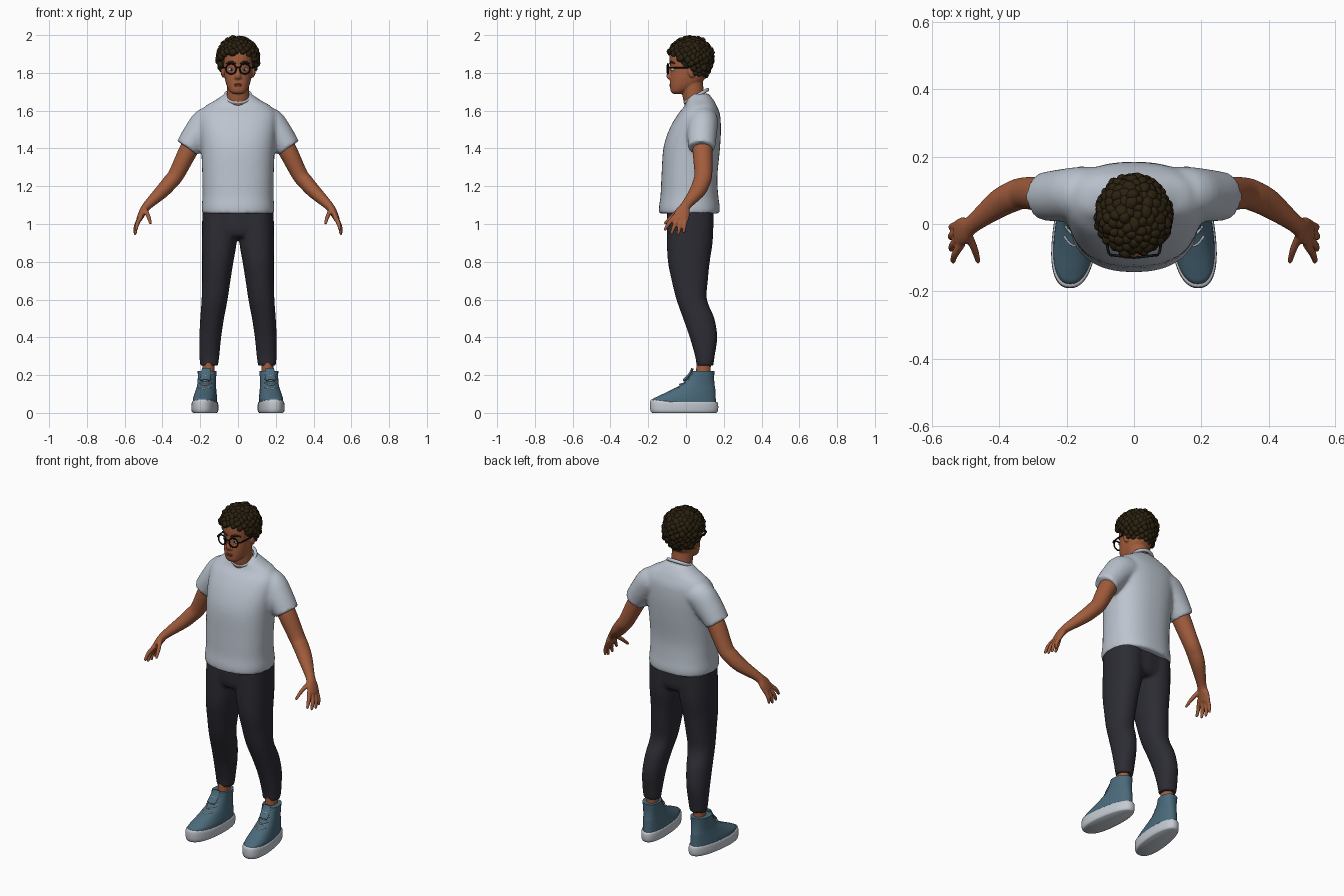
import bpy, bmesh, math, random
from mathutils import Vector, Matrix, Euler

random.seed(4)


def material(name, r, g, b):
    m = bpy.data.materials.new(name)
    m.diffuse_color = (r, g, b, 1)
    return m


SKIN = material("skin", 0.36, 0.108, 0.046)
LIPS = material("lips", 0.24, 0.06, 0.032)
SHIRT = material("shirt grey", 0.50, 0.55, 0.62)
PANTS = material("trouser charcoal", 0.025, 0.025, 0.034)
HAIR = material("hair brown", 0.024, 0.015, 0.005)
BLUE = material("shoe blue", 0.07, 0.145, 0.20)
WHITE = material("rubber white", 0.55, 0.59, 0.64)
BLACK = material("frame black", 0.006, 0.006, 0.008)


def catmull(a, b, c, d, t):
    return [0.5 * (2 * q + (r - p) * t + (2 * p - 5 * q + 4 * r - s) * t * t
                   + (3 * q - p - 3 * r + s) * t ** 3) for p, q, r, s in zip(a, b, c, d)]


def tube(bm, keys, flat=False, n=24, power=2.0, sub=4):
    """Smooth loft through (x, y, z, radius along y, other radius); flat keeps rings level."""
    k = [keys[0]] + list(keys) + [keys[-1]]
    path = [catmull(*k[i:i + 4], j / sub) for i in range(len(keys) - 1) for j in range(sub)]
    path.append(list(keys[-1]))
    rings = []
    for i, p in enumerate(path):
        lo, hi = path[max(i - 1, 0)], path[min(i + 1, len(path) - 1)]
        t = Vector((0, 0, 1)) if flat else (Vector(hi[:3]) - Vector(lo[:3])).normalized()
        ref = Vector((0, 1, 0)) if abs(t.y) < 0.9 else Vector((0, 0, 1))
        a = (ref - t * ref.dot(t)).normalized()
        b = t.cross(a)
        ring = []
        for j in range(n):
            s, c = math.sin(2 * math.pi * j / n), math.cos(2 * math.pi * j / n)
            s, c = (math.copysign(abs(v) ** (2 / power), v) for v in (s, c))
            ring.append(bm.verts.new(Vector(p[:3]) + a * max(p[3], .001) * c + b * max(p[4], .001) * s))
        rings.append(ring)
    for r0, r1 in zip(rings, rings[1:]):
        for j in range(n):
            bm.faces.new((r0[j], r0[(j + 1) % n], r1[(j + 1) % n], r1[j]))
    bm.faces.new(rings[0])
    bm.faces.new(rings[-1])


def ball(bm, loc, scale, rot=(0, 0, 0), detail=3):
    m = Matrix.LocRotScale(Vector(loc), Euler(rot), Vector(scale))
    bmesh.ops.create_icosphere(bm, subdivisions=detail, radius=1, matrix=m)


def finish(bm, name, *mats, voxel=0, smooth=4):
    """Turn a bmesh into an object; voxel fuses overlapping pieces into one skin."""
    bmesh.ops.recalc_face_normals(bm, faces=bm.faces)
    me = bpy.data.meshes.new(name)
    bm.to_mesh(me)
    bm.free()
    ob = bpy.data.objects.new(name, me)
    bpy.context.collection.objects.link(ob)
    if voxel:
        r = ob.modifiers.new("fuse", 'REMESH')
        r.mode, r.voxel_size = 'VOXEL', voxel
        s = ob.modifiers.new("soften", 'SMOOTH')
        s.factor, s.iterations = 0.5, smooth
        dg = bpy.context.evaluated_depsgraph_get()
        ob.data = bpy.data.meshes.new_from_object(ob.evaluated_get(dg))
        ob.modifiers.clear()
    ob.data.materials.clear()
    for m in mats:
        ob.data.materials.append(m)
    bpy.ops.object.select_all(action='DESELECT')
    ob.select_set(True)
    bpy.context.view_layer.objects.active = ob
    bpy.ops.object.shade_smooth_by_angle(angle=math.radians(50))
    return ob


def torus(name, loc, rot, major, minor, mat, scale=(1, 1, 1)):
    bpy.ops.mesh.primitive_torus_add(location=loc, rotation=rot, major_radius=major, minor_radius=minor,
                                     major_segments=32, minor_segments=10)
    ob = bpy.context.object
    ob.name, ob.scale = name, scale
    ob.data.materials.append(mat)
    bpy.ops.object.shade_smooth()


# Shirt: torso and both sleeves fused
bm = bmesh.new()
tube(bm, [(0, .018, 1.055, .160, .190), (0, .018, 1.09, .161, .192), (0, .018, 1.15, .153, .188),
          (0, .018, 1.25, .148, .189), (0, .030, 1.40, .150, .195), (0, .048, 1.50, .137, .203),
          (0, .068, 1.58, .112, .203), (0, .078, 1.625, .085, .172), (0, .075, 1.655, .072, .120),
          (0, .072, 1.69, .048, .070)], flat=True, power=2.35, n=40)
for s in (1, -1):
    tube(bm, [(s * .10, .095, 1.545, .075, .07), (s * .16, .09, 1.535, .08, .085),
              (s * .215, .085, 1.475, .078, .077), (s * .268, .082, 1.402, .072, .066)])
finish(bm, "shirt", SHIRT, voxel=.010, smooth=5)
torus("shirt_collar", (0, .055, 1.677), (math.radians(30), 0, 0), .067, .010, SHIRT)

# Trousers: two legs and hips fused
bm = bmesh.new()
tube(bm, [(0, .02, .93, .10, .12), (0, .022, .97, .12, .175), (0, .022, 1.09, .122, .182)], flat=True, power=2.3)
for s in (1, -1):
    tube(bm, [(s * .1525, .100, .25, .045, .047), (s * .152, .100, .30, .052, .053),
              (s * .147, .0925, .40, .073, .058), (s * .137, .0675, .50, .083, .063),
              (s * .124, .030, .60, .081, .069), (s * .115, .020, .70, .096, .075),
              (s * .107, .015, .80, .111, .083), (s * .099, .020, .90, .121, .092),
              (s * .096, .0225, 1.0, .123, .094), (s * .095, .0225, 1.09, .122, .093)], flat=True, power=2.2)
finish(bm, "trousers", PANTS, voxel=.009)

# Head, neck, nose and ears fused
bm = bmesh.new()
tube(bm, [(0, -.047, 1.688, .018, .022), (0, -.040, 1.70, .040, .042), (0, -.013, 1.73, .072, .059),
          (0, .008, 1.77, .093, .070), (0, .021, 1.82, .103, .076), (0, .021, 1.87, .109, .079),
          (0, .020, 1.92, .100, .075), (0, .020, 1.955, .065, .05)], flat=True, power=2.3)
tube(bm, [(0, .062, 1.60, .06, .066), (0, .04, 1.68, .058, .06), (0, .03, 1.76, .058, .058)])
tube(bm, [(0, -.078, 1.84, .008, .008), (0, -.088, 1.805, .010, .010), (0, -.092, 1.782, .012, .016),
          (0, -.086, 1.768, .006, .010)], n=12)
for s in (1, -1):
    ball(bm, (s * .079, .03, 1.805), (.010, .021, .032), (.2, 0, s * .3))
    ball(bm, (s * .013, -.084, 1.775), (.008, .010, .007))
finish(bm, "head", SKIN, voxel=.0045, smooth=3)

# Mouth, eyes, brows and glasses
bm = bmesh.new()
ball(bm, (0, -.081, 1.739), (.023, .007, .005))
ball(bm, (0, -.080, 1.732), (.019, .008, .006))
finish(bm, "lips", LIPS)
for s, side in ((1, "left"), (-1, "right")):
    bm = bmesh.new()
    ball(bm, (s * .034, -.067, 1.818), (.016, .013, .010))
    finish(bm, side + "_eye", WHITE)
    bm = bmesh.new()
    ball(bm, (s * .034, -.075, 1.818), (.007, .007, .007))
    finish(bm, side + "_iris", BLACK)
    bm = bmesh.new()
    tube(bm, [(s * .012, -.085, 1.848, .004, .004), (s * .036, -.080, 1.858, .005, .006),
              (s * .062, -.060, 1.850, .003, .003)], n=10)
    finish(bm, side + "_eyebrow", HAIR)
    torus(side + "_lens_rim", (s * .037, -.096, 1.821), (math.pi / 2, 0, s * .12), .027, .004, BLACK)
    bm = bmesh.new()
    tube(bm, [(s * .064, -.094, 1.828, .004, .004), (s * .078, -.075, 1.828, .004, .004),
              (s * .083, .03, 1.828, .004, .004)], n=8)
    finish(bm, side + "_glasses_arm", BLACK)
bm = bmesh.new()
tube(bm, [(-.012, -.098, 1.826, .003, .003), (0, -.101, 1.830, .003, .003), (.012, -.098, 1.826, .003, .003)], n=8)
finish(bm, "glasses_bridge", BLACK)

# Curly hair: a cap covered in overlapping curls above a sloping hairline
bm = bmesh.new()
ball(bm, (0, .04, 1.882), (.102, .105, .102))
COUNT = 230
for i in range(COUNT):
    w = 1 - 2 * (i + .5) / COUNT
    a = i * 2.39996
    r = math.sqrt(1 - w * w)
    p = Vector((.100 * r * math.cos(a), .024 + .110 * r * math.sin(a), 1.88 + (.099 if w > 0 else .12) * w))
    hairline = 1.903 - .12 * min(max((p.y + .05) / .11, 0), 1)
    if p.z > hairline:
        q = random.uniform(.019, .028)
        ball(bm, p, (q, q * .8, q * .7), [random.uniform(0, 6) for _ in range(3)], 2)
finish(bm, "curly_hair", HAIR)

# Arms with hands
FINGERS = [((.512, -.058, 1.040), (.532, -.090, 1.005), (.538, -.110, .972)),
           ((.520, -.042, 1.030), (.540, -.064, .985), (.543, -.076, .952)),
           ((.522, -.022, 1.028), (.542, -.034, .983), (.545, -.041, .948)),
           ((.520, -.002, 1.032), (.540, -.008, .990), (.543, -.011, .958)),
           ((.492, -.035, 1.075), (.474, -.075, 1.040), (.464, -.110, 1.005))]
for s, side in ((1, "left"), (-1, "right")):
    bm = bmesh.new()
    tube(bm, [(s * .20, .09, 1.49, .05, .05), (s * .262, .088, 1.39, .053, .050),
              (s * .325, .092, 1.265, .047, .043), (s * .36, .082, 1.22, .046, .041),
              (s * .405, .058, 1.17, .042, .037), (s * .480, .000, 1.098, .027, .024),
              (s * .505, -.018, 1.062, .040, .020), (s * .525, -.030, 1.022, .042, .015)])
    for a, b, c in FINGERS:
        tube(bm, [(s * x, y, z, r, r) for (x, y, z), r in ((a, .013), (b, .011), (c, .008))], n=12)
        ball(bm, (s * c[0], c[1], c[2]), (.008, .008, .008), detail=2)
    finish(bm, side + "_arm", SKIN, voxel=.0045, smooth=3)

    # Ankle
    bm = bmesh.new()
    tube(bm, [(s * .156, .095, .16, .042, .034), (s * .156, .092, .22, .038, .031),
              (s * .155, .095, .28, .040, .034)], flat=True)
    finish(bm, side + "_ankle", SKIN)

    # High-top shoe, angled slightly outward and wider at the toe
    def place(bm):
        for v in bm.verts:
            x, y = v.co.x, v.co.y
            v.co.x = s * (.163 + x * (1 - .5 * (y + .01)) - .1 * (y - .09))

    bm = bmesh.new()
    tube(bm, [(0, -.010, .03, .172, .062), (0, -.010, .07, .168, .061), (0, .003, .087, .154, .059),
              (0, .022, .105, .134, .056), (0, .042, .125, .113, .053), (0, .063, .15, .088, .050),
              (0, .080, .185, .069, .050), (0, .090, .222, .061, .052)], flat=True, n=40, power=2.3)
    place(bm)
    for f in bm.faces:
        f.material_index = 1 if f.calc_center_median().y < -.112 else 0
    finish(bm, side + "_shoe_upper", BLUE, WHITE)

    bm = bmesh.new()
    tube(bm, [(0, -.010, 0, .170, .060), (0, -.010, .008, .178, .066), (0, -.010, .03, .181, .067),
              (0, -.010, .052, .179, .066), (0, -.010, .058, .174, .063)], flat=True, n=48, power=2.35, sub=2)
    place(bm)
    for v in bm.verts:
        v.co.z += max(0, -.08 - v.co.y) * .12 * (v.co.z / .058)
    finish(bm, side + "_shoe_sole", WHITE)

    # Tongue and criss-cross laces
    bm = bmesh.new()
    tube(bm, [(0, -.01, .17, .010, .026), (0, .022, .205, .009, .028), (0, .034, .236, .006, .022)], n=16)
    place(bm)
    finish(bm, side + "_shoe_tongue", BLUE)
    bm = bmesh.new()
    for y, z in ((-.085, .106), (-.058, .126), (-.028, .150), (-.008, .172), (.012, .197)):
        for d in (-.009, .009):
            tube(bm, [(-.032, y + .022, z - d, .0035, .0035), (0, y - .006, z, .0035, .0035),
                      (.032, y + .022, z + d, .0035, .0035)], n=8)
    place(bm)
    finish(bm, side + "_shoe_laces", WHITE)
